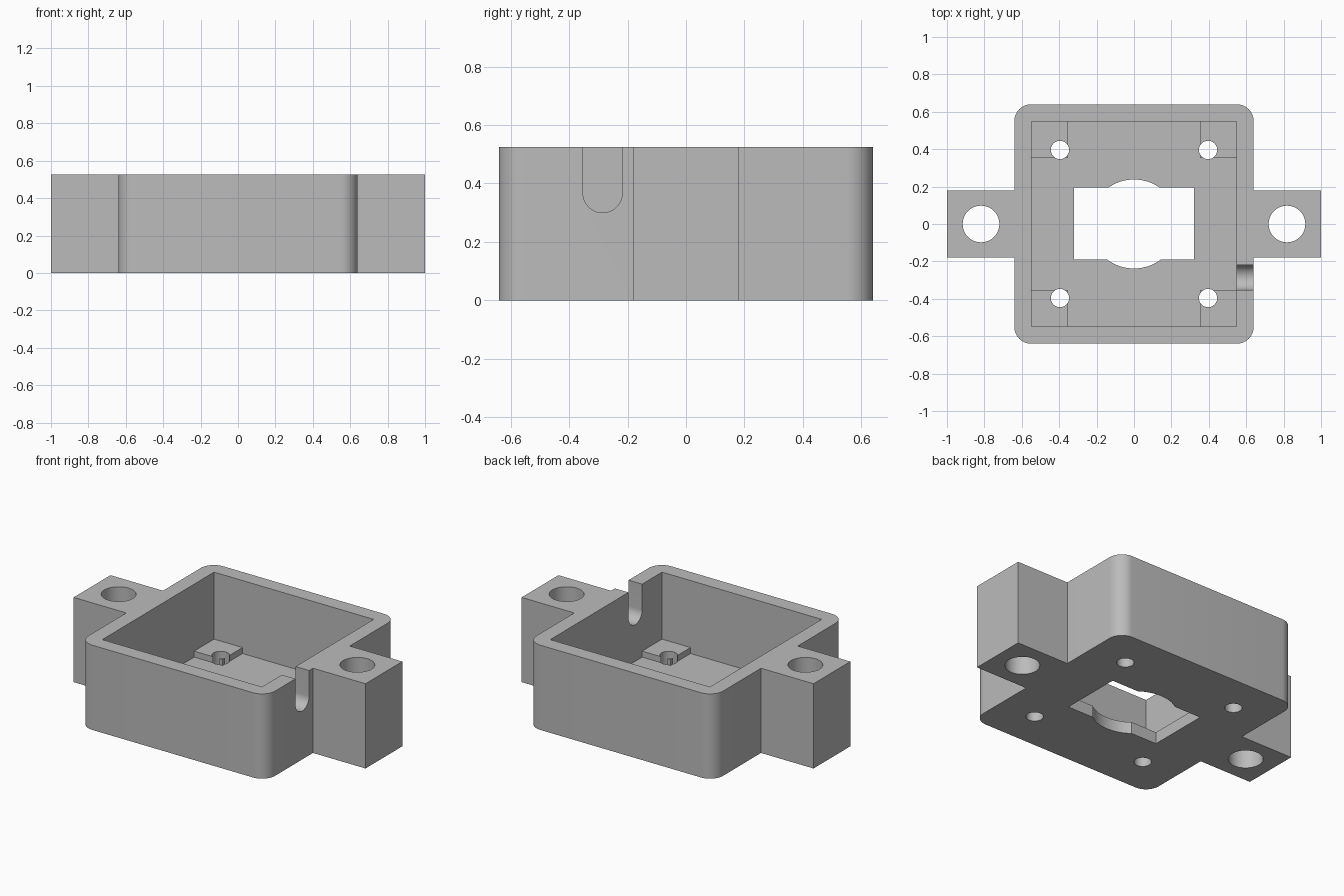
import bpy, bmesh
from math import sin, cos, pi, radians
from mathutils import Matrix, Vector

default = bpy.data.objects.get("Cube")
if default:
    bpy.data.objects.remove(default, do_unlink=True)

# Main dimensions
HEIGHT, FLOOR, PAD_TOP = 0.525, 0.073, 0.11
HALF, INNER, CORNER = 0.64, 0.547, 0.09
TAB_END, TAB_HALF = 1.0, 0.18
PAD_INNER, SCREW, TAB_HOLE = 0.352, 0.396, 0.818
OVER = 0.1

grey = bpy.data.materials.new("matte_grey")
grey.use_nodes = True
colour = (0.5, 0.5, 0.5, 1)
grey.diffuse_color = colour
grey.node_tree.nodes["Principled BSDF"].inputs["Base Color"].default_value = colour


def arc(cx, cy, r, start, end, steps):
    angles = [start + (end - start) * i / steps for i in range(steps + 1)]
    return [(cx + r * cos(a), cy + r * sin(a)) for a in angles]


def circle(cx, cy, r, steps=48):
    return arc(cx, cy, r, 0, 2 * pi, steps)[:-1]


def rect(x0, y0, x1, y1):
    return [(x0, y0), (x1, y0), (x1, y1), (x0, y1)]


def prism(name, outline, low, high, turn=None):
    """Extrude an outline along z, then optionally turn the result."""
    bm = bmesh.new()
    face = bm.faces.new([bm.verts.new((x, y, low)) for x, y in outline])
    grown = bmesh.ops.extrude_face_region(bm, geom=[face])["geom"]
    top = [v for v in grown if isinstance(v, bmesh.types.BMVert)]
    bmesh.ops.translate(bm, verts=top, vec=(0, 0, high - low))
    if turn:
        bm.transform(turn)
    bmesh.ops.recalc_face_normals(bm, faces=bm.faces)
    mesh = bpy.data.meshes.new(name)
    bm.to_mesh(mesh)
    bm.free()
    mesh.materials.append(grey)
    obj = bpy.data.objects.new(name, mesh)
    bpy.context.collection.objects.link(obj)
    return obj


def activate(obj):
    bpy.ops.object.select_all(action="DESELECT")
    obj.select_set(True)
    bpy.context.view_layer.objects.active = obj


def cut(obj, outline, low, high, turn=None):
    """Subtract an extruded outline and discard the cutter."""
    cutter = prism("cutter", outline, low, high, turn)
    cutter.hide_render = True
    mod = obj.modifiers.new("cut", "BOOLEAN")
    mod.operation, mod.solver, mod.object = "DIFFERENCE", "EXACT", cutter
    activate(obj)
    bpy.ops.object.modifier_apply(modifier=mod.name)
    bpy.data.objects.remove(cutter, do_unlink=True)


# Housing outline: rounded square with a mounting tab on each side
c = HALF - CORNER
right_tab = [(HALF, -TAB_HALF), (TAB_END, -TAB_HALF), (TAB_END, TAB_HALF), (HALF, TAB_HALF)]
outline = (right_tab
           + arc(c, c, CORNER, 0, pi / 2, 12)
           + arc(-c, c, CORNER, pi / 2, pi, 12)
           + [(-x, -y) for x, y in right_tab]
           + arc(-c, -c, CORNER, pi, 1.5 * pi, 12)
           + arc(c, -c, CORNER, 1.5 * pi, 2 * pi, 12))
housing = prism("housing", outline, 0, HEIGHT)

# Square cavity and the central window with bulged long sides
cut(housing, rect(-INNER, -INNER, INNER, INNER), FLOOR, HEIGHT + OVER)
cut(housing, rect(-0.32, -0.19, 0.32, 0.195), -OVER, FLOOR + OVER)
cut(housing, circle(0, 0, 0.238, 64), -OVER, FLOOR + OVER)

# Tab bolt holes
for side in (-1, 1):
    cut(housing, circle(side * TAB_HOLE, 0, 0.098), -OVER, HEIGHT + OVER)

# Cable slot in the left wall, outline drawn in (y, z) and turned to run along x
to_x = Matrix(((0, 0, 1, 0), (1, 0, 0, 0), (0, 1, 0, 0), (0, 0, 0, 1)))
slot = arc(-0.285, 0.367, 0.067, pi, 2 * pi, 24)
slot += [(-0.218, HEIGHT + OVER), (-0.352, HEIGHT + OVER)]
cut(housing, slot, INNER - 0.05, HALF + 0.05, to_x)

# Raised corner pads and screw holes through pad and floor
parts = [housing]
for sx, x_name in ((-1, "right"), (1, "left")):
    for sy, y_name in ((-1, "front"), (1, "back")):
        square = rect(sx * PAD_INNER, sy * PAD_INNER, sx * INNER, sy * INNER)
        pad = prism(f"{y_name}_{x_name}_screw_pad", square, FLOOR, PAD_TOP)
        hole = circle(sx * SCREW, sy * SCREW, 0.049, 32)
        for part in (housing, pad):
            cut(part, hole, -OVER, PAD_TOP + OVER)
        parts.append(pad)

# Smooth the rounded walls, keep the edges crisp
for part in parts:
    activate(part)
    bpy.ops.object.shade_smooth_by_angle(angle=radians(30))
